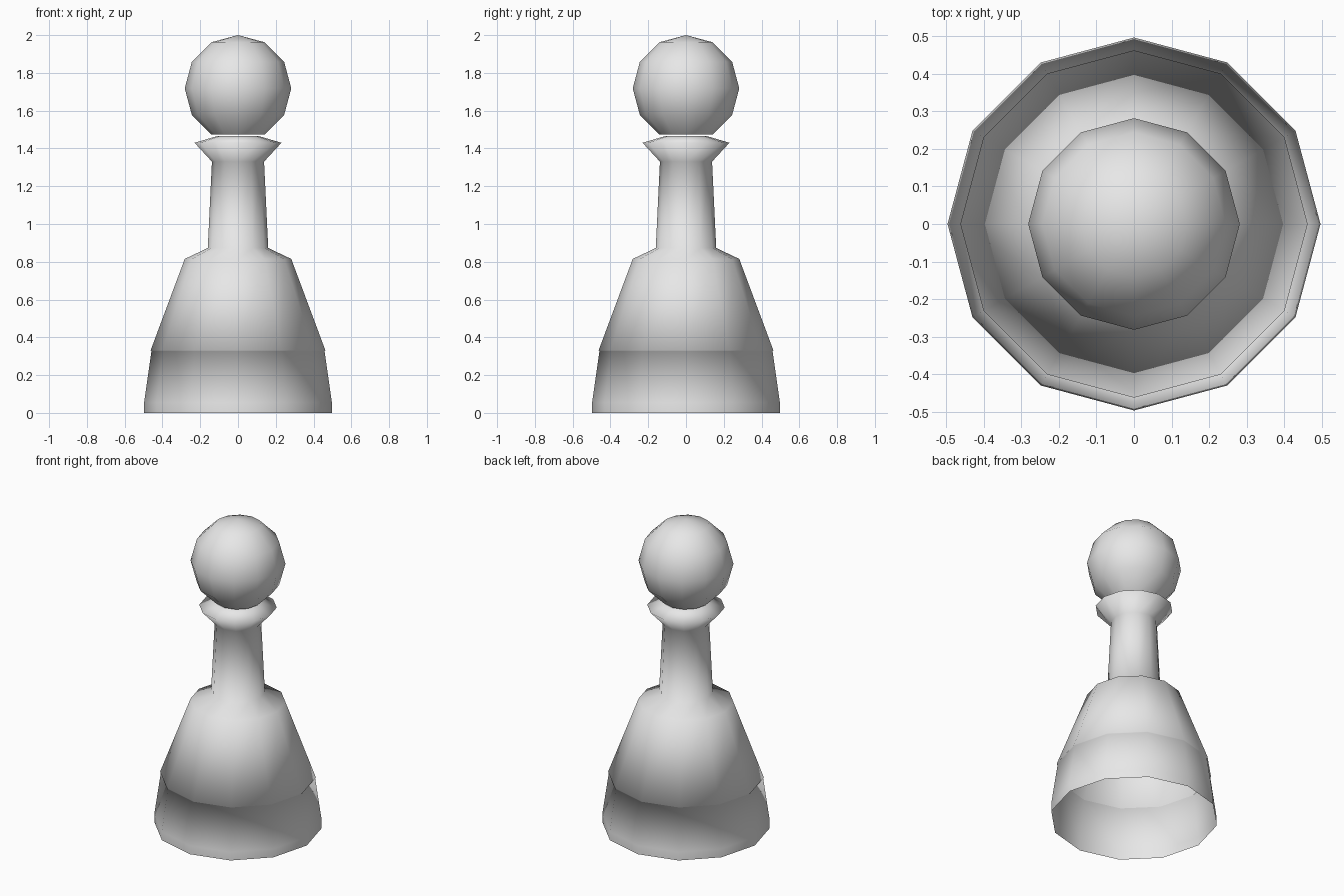
import bpy
import bmesh
import math

SIDES = 12

cube = bpy.data.objects.get("Cube")
if cube:
    bpy.data.objects.remove(cube, do_unlink=True)

grey = bpy.data.materials.new("light_grey")
grey.use_nodes = True
grey.diffuse_color = (0.8, 0.8, 0.8, 1)
grey.node_tree.nodes["Principled BSDF"].inputs["Base Color"].default_value = (0.8, 0.8, 0.8, 1)


def lathe(name, profile):
    """Spin a bottom-to-top (radius, height) profile; zero radius makes a pole."""
    bm = bmesh.new()
    rings = []
    for r, z in profile:
        if r == 0:
            rings.append([bm.verts.new((0, 0, z))] * SIDES)
            continue
        angles = [2 * math.pi * i / SIDES for i in range(SIDES)]
        rings.append([bm.verts.new((r * math.cos(a), r * math.sin(a), z)) for a in angles])
    for low, high in zip(rings, rings[1:]):
        for i in range(SIDES):
            j = (i + 1) % SIDES
            corners = [low[i], low[j], high[j], high[i]]
            face = bm.faces.new(list(dict.fromkeys(corners)))
            face.smooth = True
    mesh = bpy.data.meshes.new(name)
    bm.to_mesh(mesh)
    bm.free()
    mesh.materials.append(grey)
    obj = bpy.data.objects.new(name, mesh)
    bpy.context.scene.collection.objects.link(obj)
    return obj


# Hollow body: open foot, thin ledge under the skirt, shoulder, neck, flared collar
lathe("body", [
    (0.497, 0), (0.497, 0.055), (0.458, 0.328), (0.463, 0.33),
    (0.282, 0.815), (0.16, 0.873), (0.138, 1.33), (0.23, 1.43), (0.105, 1.467),
])

# Ball head, left open underneath just above the collar
R, CENTRE = 0.282, 1.718
steps = [math.radians(a) for a in range(-60, 90, 30)]
lathe("head", [(R * math.cos(a), CENTRE + R * math.sin(a)) for a in steps] + [(0, CENTRE + R)])
